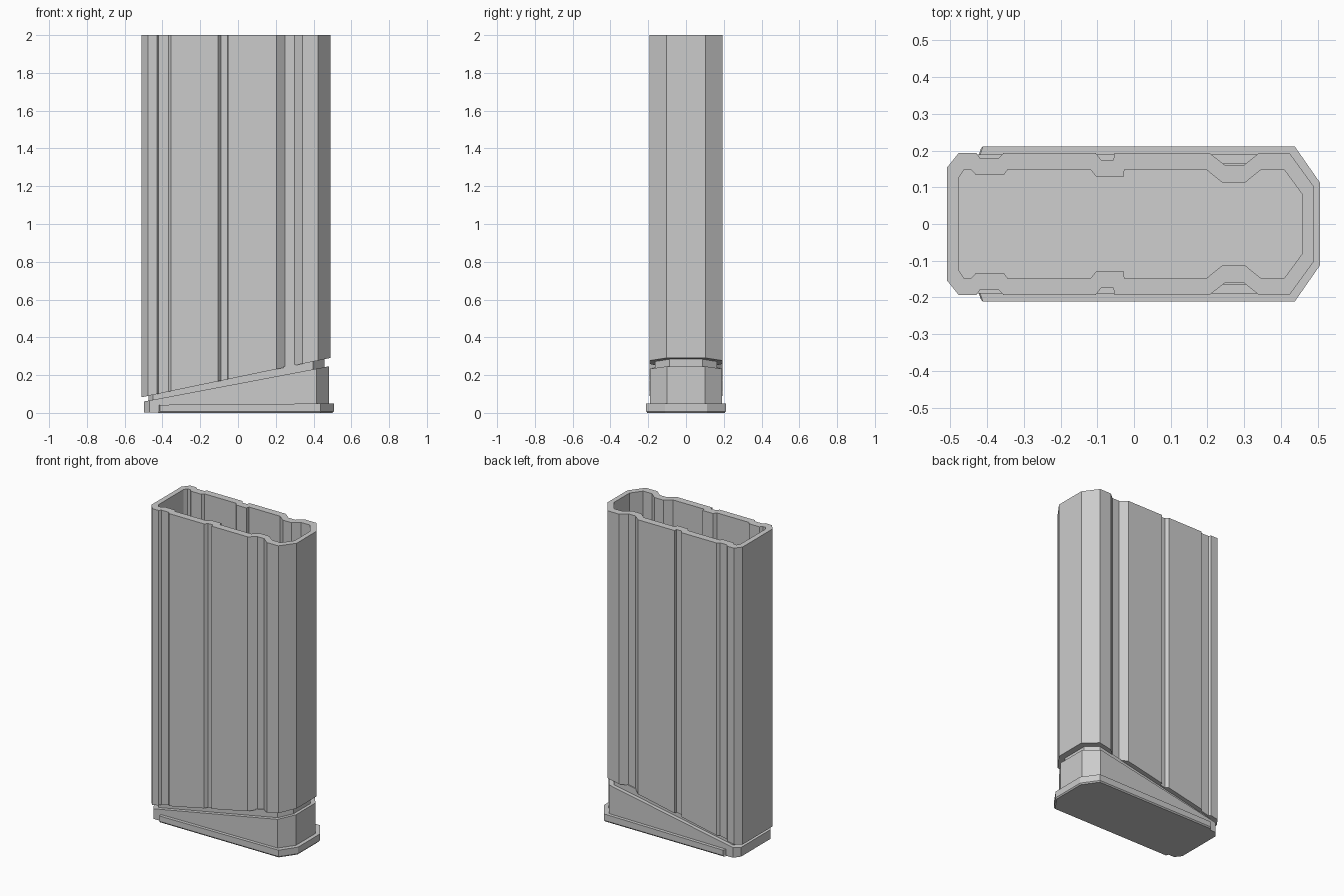
import bpy
import bmesh

cube = bpy.data.objects.get("Cube")
if cube:
    bpy.data.objects.remove(cube, do_unlink=True)

# single grey finish
grey = bpy.data.materials.new("matte grey")
grey.use_nodes = True
colour = (0.6, 0.6, 0.6, 1.0)
grey.diffuse_color = colour
grey.node_tree.nodes["Principled BSDF"].inputs["Base Color"].default_value = colour


def mirrored(half):
    """Close a half outline (y > 0) by mirroring it across the x axis."""
    return half + [(x, -y) for x, y in reversed(half)]


def slope(left, right):
    """Height rising linearly from x = -0.5 to x = 0.5."""
    return lambda x: left + (right - left) * (x + 0.5)


def flat(z):
    return lambda x: z


def loft(name, rings):
    """Skin a closed solid through (half outline, height function) rings."""
    bm = bmesh.new()
    loops = [[bm.verts.new((x, y, height(x))) for x, y in mirrored(half)]
             for half, height in rings]
    for a, b in zip(loops, loops[1:]):
        for i in range(len(a)):
            j = (i + 1) % len(a)
            bm.faces.new((a[i], a[j], b[j], b[i]))
    bm.faces.new(loops[0])
    bm.faces.new(loops[-1])
    bmesh.ops.recalc_face_normals(bm, faces=bm.faces)
    mesh = bpy.data.meshes.new(name)
    bm.to_mesh(mesh)
    bm.free()
    mesh.materials.append(grey)
    obj = bpy.data.objects.new(name, mesh)
    bpy.context.collection.objects.link(obj)
    return obj


def grooved(ends, side, grooves):
    """Half outline with chamfered ends and grooves (four x values, depth y)."""
    rear, rear_corner, front_corner, front = ends
    points = [rear, (rear_corner, side)]
    for a, b, c, d, depth in grooves:
        points += [(a, side), (b, depth), (c, depth), (d, side)]
    return points + [(front_corner, side), front]


# hollow casing with pressed grooves and a sloping lower end
outer = grooved(((-0.51, 0.153), -0.477, 0.423, (0.49, 0.102)), 0.194,
                [(-0.43, -0.42, -0.368, -0.355, 0.18),
                 (-0.105, -0.09, -0.056, -0.053, 0.175),
                 (0.205, 0.249, 0.298, 0.341, 0.159)])
inner = grooved(((-0.477, 0.126), -0.463, 0.409, (0.459, 0.08)), 0.148,
                [(-0.444, -0.43, -0.355, -0.344, 0.133),
                 (-0.118, -0.102, -0.029, -0.026, 0.128),
                 (0.197, 0.24, 0.303, 0.346, 0.113)])
loft("casing", [(outer, slope(0.085, 0.293)), (outer, flat(2.0)),
                (inner, flat(2.0)), (inner, slope(0.11, 0.318))])

# recessed neck between casing and base
neck = [(-0.475, 0.13), (-0.45, 0.165), (0.398, 0.165), (0.457, 0.088)]
loft("neck", [(neck, slope(0.04, 0.23)), (neck, slope(0.09, 0.298))])

# wedge-shaped base block
block = [(-0.498, 0.15), (-0.468, 0.19), (0.415, 0.19), (0.482, 0.1)]
loft("base_block", [(block, flat(0.001)), (block, slope(0.06, 0.25))])

# flange around the foot, with a small lower bevel
flange = [(-0.42, 0.188), (-0.412, 0.211), (0.438, 0.211), (0.507, 0.112)]
foot = [(-0.425, 0.182), (-0.417, 0.205), (0.434, 0.205), (0.501, 0.109)]
loft("base_flange", [(foot, flat(0.0)), (flange, flat(0.008)),
                     (flange, slope(0.042, 0.05))])
